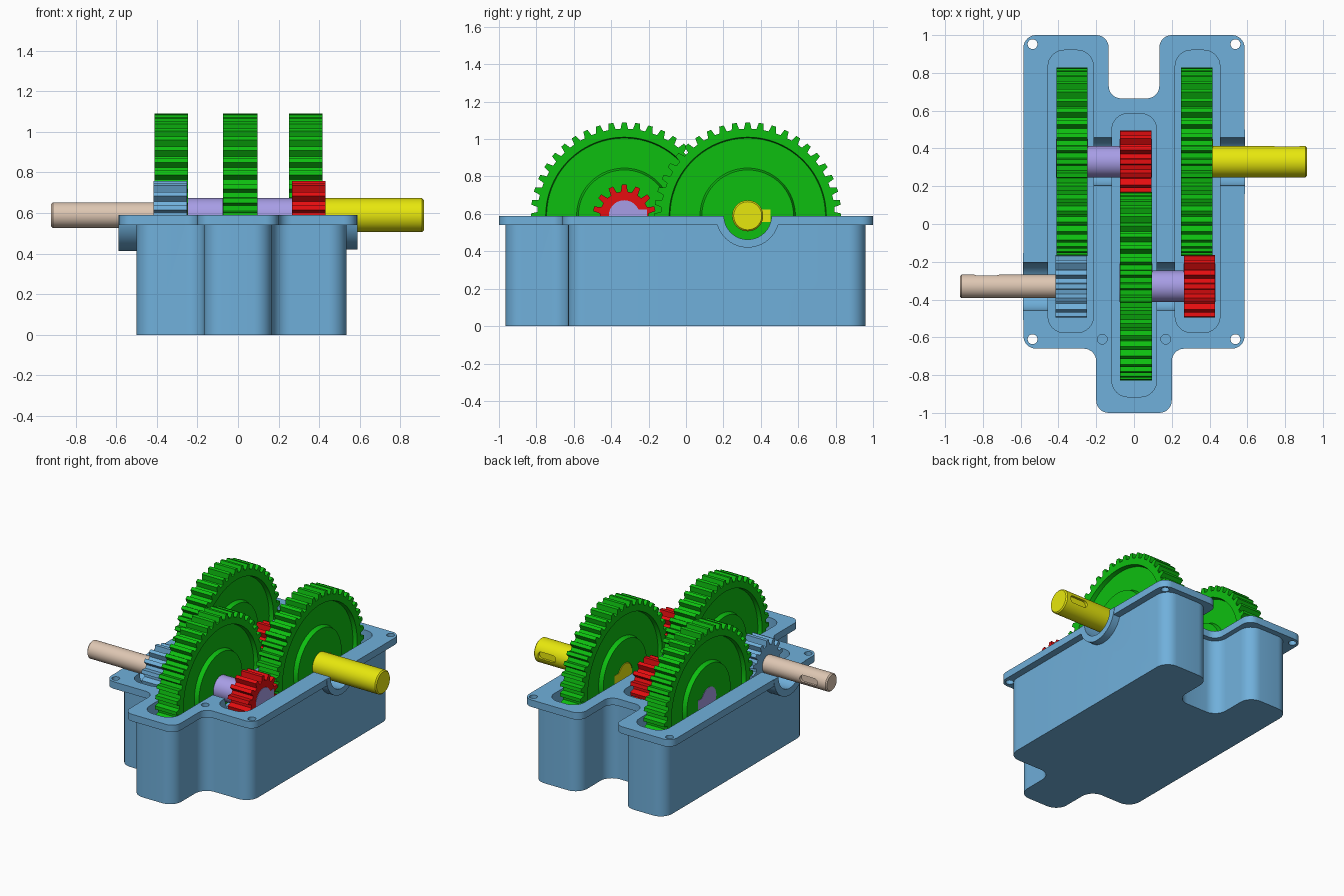
import bpy, bmesh, math
from mathutils import Vector

if "Cube" in bpy.data.objects:
    bpy.data.objects.remove(bpy.data.objects["Cube"], do_unlink=True)

AXIS = 0.59            # height of the shafts and of the housing's top face
FRONT, BACK = -0.33, 0.33   # y of the two shaft lines


def material(name, rgb):
    m = bpy.data.materials.new(name)
    m.use_nodes = True
    m.diffuse_color = (*rgb, 1)
    m.node_tree.nodes["Principled BSDF"].inputs["Base Color"].default_value = (*rgb, 1)
    return m


BLUE = material("housing blue", (0.162, 0.434, 0.71))
GREEN = material("gear green", (0.004, 0.52, 0.005))
RED = material("pinion red", (0.79, 0.004, 0.005))
YELLOW = material("output yellow", (0.80, 0.80, 0.004))
PURPLE = material("shaft purple", (0.39, 0.34, 0.79))
TAN = material("input tan", (0.73, 0.57, 0.45))


def skin(name, loops, mat, closed=False):
    """Bridge equal point loops; cap the ends, or close them into a ring."""
    bm = bmesh.new()
    rings = [[bm.verts.new(p) for p in loop] for loop in loops]
    n = len(rings[0])
    pairs = list(zip(rings, rings[1:]))
    if closed:
        pairs.append((rings[-1], rings[0]))
    else:
        bm.faces.new(rings[0])
        bm.faces.new(rings[-1])
    for a, b in pairs:
        for i in range(n):
            j = (i + 1) % n
            bm.faces.new((a[i], a[j], b[j], b[i]))
    bmesh.ops.recalc_face_normals(bm, faces=bm.faces)
    mesh = bpy.data.meshes.new(name)
    bm.to_mesh(mesh)
    bm.free()
    mesh.materials.append(mat)
    ob = bpy.data.objects.new(name, mesh)
    bpy.context.collection.objects.link(ob)
    return ob


def select(ob):
    bpy.ops.object.select_all(action='DESELECT')
    ob.select_set(True)
    bpy.context.view_layer.objects.active = ob


def smooth(ob):
    select(ob)
    bpy.ops.object.shade_smooth_by_angle(angle=math.radians(30))


def combine(ob, other, operation):
    mod = ob.modifiers.new("boolean", 'BOOLEAN')
    mod.operation, mod.solver, mod.object = operation, 'EXACT', other
    select(ob)
    bpy.ops.object.modifier_apply(modifier=mod.name)
    bpy.data.objects.remove(other, do_unlink=True)


def outline(corners, r, steps=8):
    """Polygon of right-angled corners, rounded with radius r."""
    pts = []
    for i, c in enumerate(corners):
        p = Vector(c)
        to_prev = (Vector(corners[i - 1]) - p).normalized()
        to_next = (Vector(corners[(i + 1) % len(corners)]) - p).normalized()
        centre = p + (to_prev + to_next) * r
        for k in range(steps + 1):
            t = math.pi / 2 * k / steps
            q = centre - to_next * r * math.cos(t) - to_prev * r * math.sin(t)
            if not any((q - o).length < 1e-5 for o in pts[-1:] + pts[:1]):
                pts.append(q)
    return pts


def rect(x0, x1, y0, y1):
    return [(x0, y0), (x1, y0), (x1, y1), (x0, y1)]


def prism(name, pts, z0, z1, mat=BLUE):
    return skin(name, [[(p[0], p[1], z) for p in pts] for z in (z0, z1)], mat)


def circle(x, y, r, n=64):
    turn = [2 * math.pi * i / n for i in range(n)]
    return [(x, y + r * math.sin(a), AXIS + r * math.cos(a)) for a in turn]


def rod(name, x0, x1, y, r, mat=BLUE, bevel=0.0):
    if bevel:
        loops = [circle(x0, y, r - bevel), circle(x0 + bevel, y, r),
                 circle(x1 - bevel, y, r), circle(x1, y, r - bevel)]
    else:
        loops = [circle(x0, y, r), circle(x1, y, r)]
    return skin(name, loops, mat)


def teeth(x, y, tip, root, n):
    pts = []
    for i in range(n):
        for part, r in ((-0.30, root), (-0.17, tip), (0.17, tip), (0.30, root)):
            a = 2 * math.pi * (i + part) / n
            pts.append((x, y + r * math.sin(a), AXIS + r * math.cos(a)))
    return pts


def gear(name, x0, x1, y, tip, root, n, bore, mat, web=False):
    def side(x, inward):
        loops = [circle(x, y, bore, 4 * n)]
        if web:   # sunken ring between hub and rim
            deep = x + inward * 0.03
            loops += [circle(x, y, 0.245, 4 * n), circle(deep, y, 0.255, 4 * n),
                      circle(deep, y, 0.415, 4 * n), circle(x, y, 0.42, 4 * n)]
        return loops + [teeth(x, y, tip, root, n)]
    ob = skin(name, side(x0, 1) + side(x1, -1)[::-1], mat, closed=True)
    smooth(ob)
    return ob


def key(name, x0, x1, y, r, mat):
    prism(name, rect(x0, x1, y + r - 0.02, y + r + 0.038), AXIS - 0.033, AXIS + 0.033, mat)


def keyway(shaft, x0, x1, y, r):
    cutter = prism("keyway_cutter", outline(rect(x0, x1, -0.025, 0.025), 0.0249), -0.02, 0.05)
    cutter.rotation_euler.x = -math.pi / 2
    cutter.location = (0, y + r, AXIS)
    bpy.context.view_layer.update()
    combine(shaft, cutter, 'DIFFERENCE')


# Housing: body, flange and outer bearing bosses
def plan(left, right, front, back, tongue, shoulder, notch, notch_y):
    return [(-tongue, front), (tongue, front), (tongue, shoulder), (right, shoulder),
            (right, back), (notch, back), (notch, notch_y), (-notch, notch_y),
            (-notch, back), (left, back), (left, shoulder), (-tongue, shoulder)]


housing = prism("housing", outline(plan(-0.5, 0.535, -0.965, 0.96, 0.167, -0.63, 0.17, 0.63), 0.09), 0, 0.56)
flange = prism("flange", outline(plan(-0.585, 0.585, -1, 1, 0.2, -0.66, 0.134, 0.665), 0.066), 0.54, 0.62)
combine(housing, flange, 'UNION')
combine(housing, rod("boss", 0.47, 0.588, BACK, 0.17), 'UNION')
combine(housing, rod("boss", -0.588, -0.47, FRONT, 0.177), 'UNION')
combine(housing, prism("top_cutter", rect(-2, 2, -2, 2), AXIS, 1), 'DIFFERENCE')

# Gear pockets
for x0, x1, y0, y1 in ((-0.455, -0.215, -0.575, 0.92),
                       (-0.117, 0.12, -0.915, 0.585),
                       (0.218, 0.455, -0.575, 0.92)):
    pocket = prism("pocket_cutter", outline(rect(x0, x1, y0, y1), 0.085), 0.05, 0.8)
    combine(housing, pocket, 'DIFFERENCE')

# Bearing seats
for x0, x1, y in ((0.4, 0.7, BACK), (-0.7, -0.4, FRONT),
                  (-0.26, -0.08, BACK), (0.08, 0.26, FRONT)):
    combine(housing, rod("seat_cutter", x0, x1, y, 0.127), 'DIFFERENCE')

# Bolt holes at the corners, blind holes beside the tongue
for x, y in ((-0.537, 0.952), (0.537, 0.952), (-0.537, -0.61), (0.537, -0.61),
             (-0.168, -0.61), (0.168, -0.61)):
    r = 0.026
    hole = prism("hole_cutter", outline(rect(x - r, x + r, y - r, y + r), r), 0.53, 0.8)
    combine(housing, hole, 'DIFFERENCE')
smooth(housing)

# Large gears
for name, x0, x1, y in (("left_gear", 0.25, 0.415, BACK),
                        ("middle_gear", -0.075, 0.095, FRONT),
                        ("right_gear", -0.41, -0.245, BACK)):
    gear(name, x0, x1, y, 0.5, 0.465, 44, 0.08, GREEN, web=True)

# Pinions
for name, x0, x1, y, bore, mat in (("input_pinion", -0.415, -0.25, FRONT, 0.06, BLUE),
                                   ("middle_pinion", -0.075, 0.093, BACK, 0.08, RED),
                                   ("left_pinion", 0.265, 0.43, FRONT, 0.08, RED)):
    gear(name, x0, x1, y, 0.168, 0.13, 14, bore, mat)

# Shafts
input_shaft = rod("input_shaft", -0.92, -0.248, FRONT, 0.063, TAN, 0.008)
keyway(input_shaft, -0.85, -0.71, FRONT, 0.063)
output_shaft = rod("output_shaft", 0.248, 0.915, BACK, 0.083, YELLOW, 0.008)
keyway(output_shaft, 0.74, 0.88, BACK, 0.083)
back_shaft = rod("back_shaft", -0.412, 0.095, BACK, 0.083, PURPLE)
front_shaft = rod("front_shaft", -0.077, 0.432, FRONT, 0.083, PURPLE)
for shaft in (input_shaft, output_shaft, back_shaft, front_shaft):
    smooth(shaft)

# Keys locking the gears to their shafts
for name, x0, x1, y, mat in (("output_key", 0.248, 0.417, BACK, YELLOW),
                             ("right_gear_key", -0.412, -0.243, BACK, PURPLE),
                             ("middle_pinion_key", -0.077, 0.095, BACK, PURPLE),
                             ("middle_gear_key", -0.077, 0.097, FRONT, PURPLE),
                             ("left_pinion_key", 0.263, 0.432, FRONT, PURPLE)):
    key(name, x0, x1, y, 0.083, mat)
